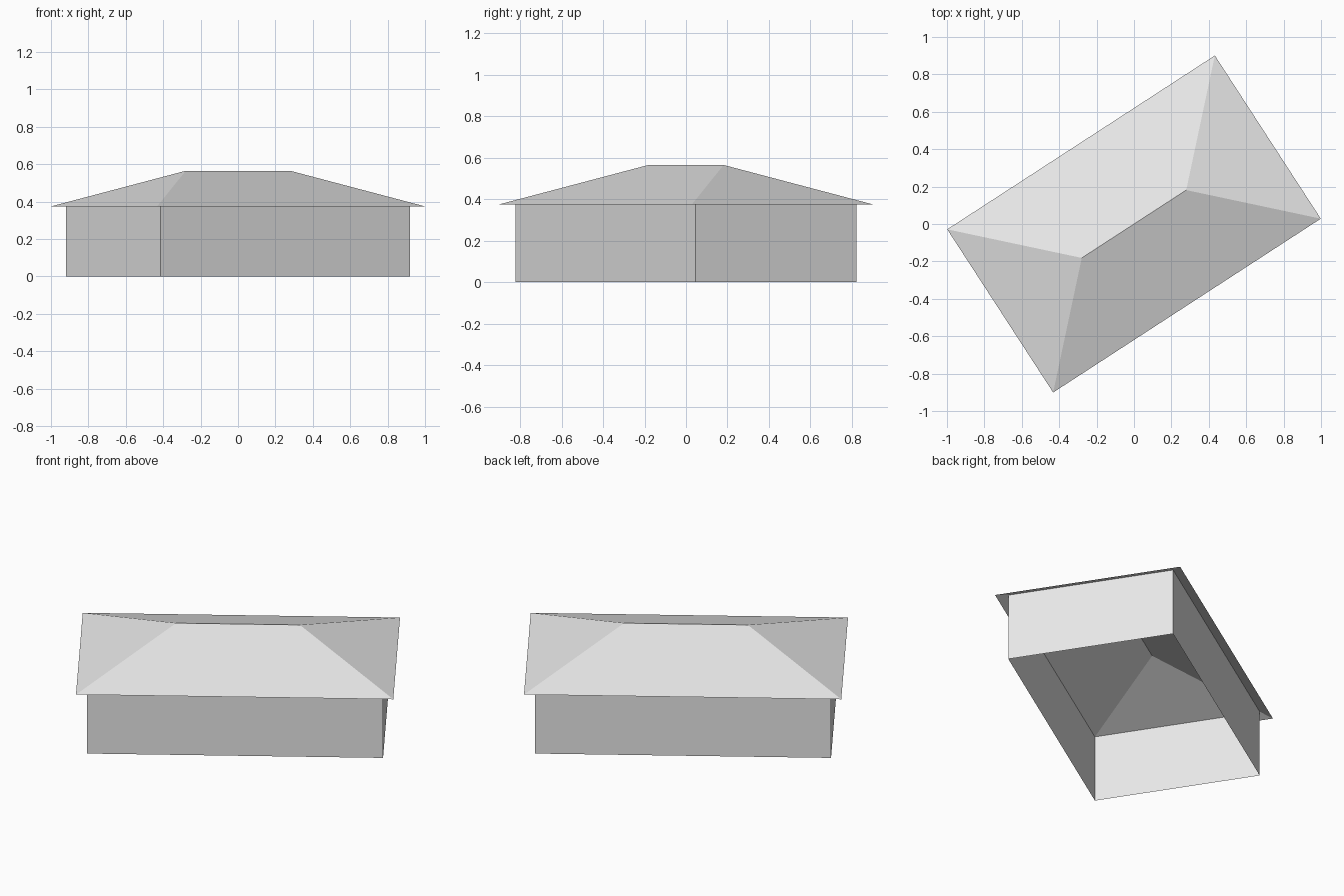
import bpy
import bmesh
import math

cube = bpy.data.objects.get("Cube")
if cube:
    bpy.data.objects.remove(cube, do_unlink=True)

TURN = math.radians(33)          # the house stands turned on its plot
ROOF_X, ROOF_Y = 0.853, 0.52     # half sizes of the eaves
OVERHANG = 0.057
EAVE, RIDGE = 0.375, 0.565
PITCH = (RIDGE - EAVE) / ROOF_Y

grey = bpy.data.materials.new("light grey")
grey.use_nodes = True
grey.diffuse_color = (0.8, 0.8, 0.8, 1)
grey.node_tree.nodes["Principled BSDF"].inputs["Base Color"].default_value = (0.8, 0.8, 0.8, 1)


def add_part(name, bm):
    mesh = bpy.data.meshes.new(name)
    bm.to_mesh(mesh)
    bm.free()
    mesh.materials.append(grey)
    part = bpy.data.objects.new(name, mesh)
    part.rotation_euler.z = TURN
    bpy.context.collection.objects.link(part)


def rectangle(bm, half_x, half_y, z):
    corners = ((-1, -1), (1, -1), (1, 1), (-1, 1))
    return [bm.verts.new((sx * half_x, sy * half_y, z)) for sx, sy in corners]


# Walls: an open ring that rises to the underside of the roof
bm = bmesh.new()
size = (ROOF_X - OVERHANG, ROOF_Y - OVERHANG)
low = rectangle(bm, *size, 0)
high = rectangle(bm, *size, EAVE + OVERHANG * PITCH)
for i in range(4):
    j = (i + 1) % 4
    bm.faces.new((low[i], low[j], high[j], high[i]))
add_part("walls", bm)

# Hipped roof: a thin shell, open underneath
bm = bmesh.new()
a, b, c, d = rectangle(bm, ROOF_X, ROOF_Y, EAVE)
left, right = [bm.verts.new((s * (ROOF_X - ROOF_Y), 0, RIDGE)) for s in (-1, 1)]
for face in ((a, b, right, left), (b, c, right), (c, d, left, right), (d, a, left)):
    bm.faces.new(face)
add_part("hip_roof", bm)
